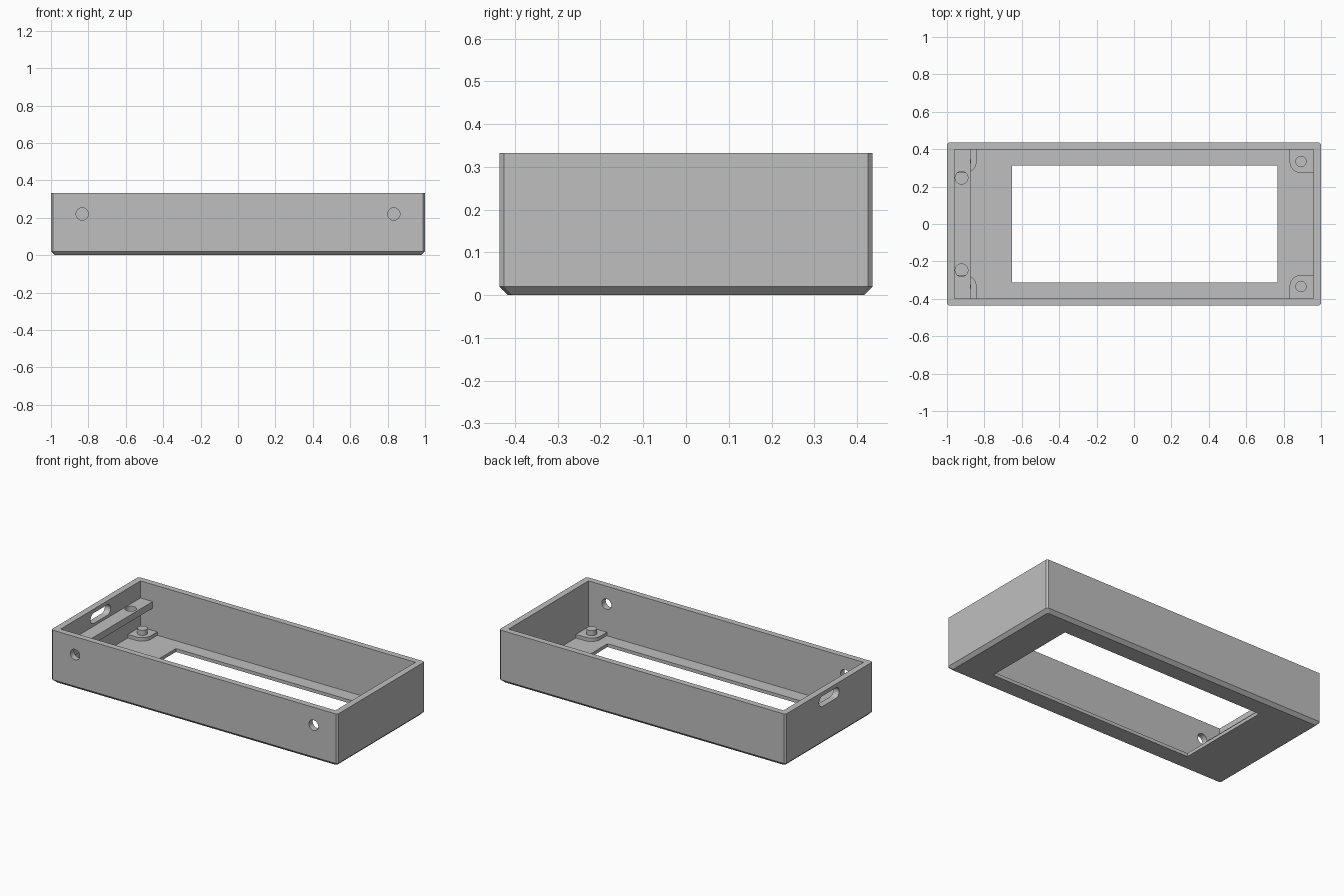
import bpy
import bmesh
import math

cube = bpy.data.objects.get("Cube")
if cube:
    bpy.data.objects.remove(cube, do_unlink=True)

grey = bpy.data.materials.new("plain grey")
grey.use_nodes = True
colour = (0.52, 0.52, 0.52, 1)
grey.diffuse_color = colour
grey.node_tree.nodes["Principled BSDF"].inputs["Base Color"].default_value = colour

HEIGHT, FLOOR = 0.333, 0.021
PAD_TOP, PEG_TOP = 0.043, 0.075
SHELF_LOW, SHELF_TOP = 0.183, 0.225
IN_X, IN_Y = 0.96, 0.398


def loft(name, rings):
    """Closed solid through rings with equal point counts."""
    bm = bmesh.new()
    loops = [[bm.verts.new(p) for p in ring] for ring in rings]
    n = len(loops[0])
    for a, b in zip(loops, loops[1:]):
        for i in range(n):
            j = (i + 1) % n
            bm.faces.new((a[i], a[j], b[j], b[i]))
    bm.faces.new(loops[0][::-1])
    bm.faces.new(loops[-1])
    bmesh.ops.recalc_face_normals(bm, faces=bm.faces)
    mesh = bpy.data.meshes.new(name)
    bm.to_mesh(mesh)
    bm.free()
    mesh.materials.append(grey)
    ob = bpy.data.objects.new(name, mesh)
    bpy.context.collection.objects.link(ob)
    return ob


def prism(name, outline, low, high, axis="z"):
    """Extrude a 2D outline along one axis."""
    place = {"x": lambda a, b, c: (c, a, b),
             "y": lambda a, b, c: (a, c, b),
             "z": lambda a, b, c: (a, b, c)}[axis]
    return loft(name, [[place(a, b, c) for a, b in outline] for c in (low, high)])


def rect(x0, x1, y0, y1):
    return [(x0, y0), (x1, y0), (x1, y1), (x0, y1)]


def arc(cx, cy, r, start, end, steps):
    return [(cx + r * math.cos(math.radians(start + (end - start) * i / steps)),
             cy + r * math.sin(math.radians(start + (end - start) * i / steps)))
            for i in range(steps + 1)]


def circle(cx, cy, r):
    return arc(cx, cy, r, 0, 360, 32)[:-1]


def octagon(inset, z, cut=0.01):
    x, y = 1 - inset, 0.436 - inset
    return [(-x + cut, -y, z), (x - cut, -y, z), (x, -y + cut, z), (x, y - cut, z),
            (x - cut, y, z), (-x + cut, y, z), (-x, y - cut, z), (-x, -y + cut, z)]


def cut(target, cutters):
    bpy.context.view_layer.objects.active = target
    for c in cutters:
        mod = target.modifiers.new("cut", "BOOLEAN")
        mod.operation, mod.solver, mod.object = "DIFFERENCE", "EXACT", c
        bpy.ops.object.modifier_apply(modifier=mod.name)
        bpy.data.objects.remove(c, do_unlink=True)


def smooth(ob):
    bpy.ops.object.select_all(action="DESELECT")
    ob.select_set(True)
    bpy.context.view_layer.objects.active = ob
    bpy.ops.object.shade_smooth_by_angle(angle=math.radians(25))


# Open tray with a chamfered bottom, a window, screw holes and an end slot
case = loft("case", [octagon(0.02, 0), octagon(0, 0.02), octagon(0, HEIGHT)])
slot = arc(0.067, 0.275, 0.033, -90, 90, 12) + arc(-0.067, 0.275, 0.033, 90, 270, 12)
cut(case, [
    prism("cavity", rect(-IN_X, IN_X, -IN_Y, IN_Y), FLOOR, 0.5),
    prism("window", rect(-0.652, 0.767, -0.312, 0.312), -0.1, 0.1),
    prism("left_hole", circle(0.833, 0.22, 0.033), -0.5, -0.3, "y"),
    prism("right_hole", circle(-0.833, 0.22, 0.033), -0.5, -0.3, "y"),
    prism("slot", slot, -1.1, -0.9, "x"),
])
smooth(case)

# Shelf across the slotted end, with two screw holes
shelf = prism("end_shelf", rect(-IN_X - 0.005, -0.875, -IN_Y - 0.005, IN_Y + 0.005),
              SHELF_LOW, SHELF_TOP)
cut(shelf, [prism("shelf_hole", circle(-0.922, s * 0.247, 0.034), 0, 0.3)
            for s in (-1, 1)])
smooth(shelf)

# Corner pads with locating pegs
for side, sx, pad_x, peg_x in (("left", 1, 0.832, 0.893), ("right", -1, 0.842, 0.901)):
    for end, sy in (("front", -1), ("back", 1)):
        ox, oy, r, py = IN_X + 0.005, IN_Y + 0.005, 0.062, 0.272
        shape = [(ox, py), (ox, oy), (pad_x, oy)] + arc(pad_x + r, py + r, r, 180, 270, 10)
        pad = prism(f"{end}_{side}_pad", [(sx * x, sy * y) for x, y in shape],
                    FLOOR - 0.005, PAD_TOP)
        peg = prism(f"{end}_{side}_peg", circle(sx * peg_x, sy * 0.334, 0.03),
                    PAD_TOP - 0.005, PEG_TOP)
        smooth(pad)
        smooth(peg)
